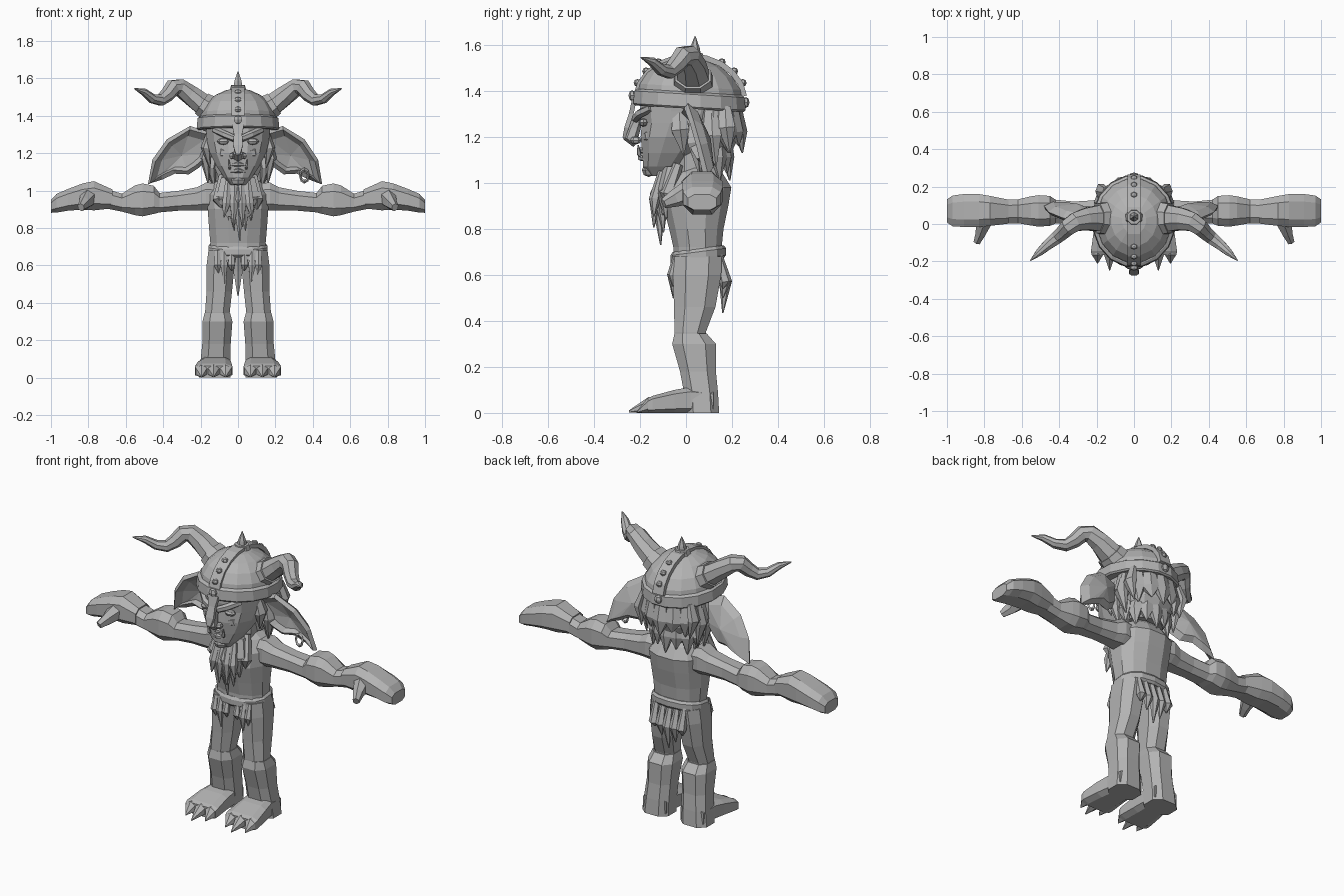
import bpy, bmesh, math
from mathutils import Vector as V

grey = bpy.data.materials.new("stone grey")
grey.diffuse_color = (0.45, 0.45, 0.45, 1)


def finish(name, bm):
    bmesh.ops.recalc_face_normals(bm, faces=bm.faces)
    me = bpy.data.meshes.new(name)
    bm.to_mesh(me)
    bm.free()
    me.materials.append(grey)
    ob = bpy.data.objects.new(name, me)
    bpy.context.collection.objects.link(ob)
    return ob


def loft(name, pts, n=8, ref=(0, 1, 0), axis=None, sq=1.0, s=1):
    """Skin rings (x, y, z, ra, rb); rb lies along ref, ra across it. s mirrors x."""
    bm, rings, P = bmesh.new(), [], [V(p[:3]) for p in pts]
    prof = []
    for k in range(n):
        a = 2 * math.pi * (k + 0.5) / n
        c, d = math.cos(a), math.sin(a)
        prof.append((math.copysign(abs(c) ** sq, c), math.copysign(abs(d) ** sq, d)))
    m = max(abs(q) for p in prof for q in p)
    for i, p in enumerate(pts):
        t = V(axis) if axis else P[min(i + 1, len(P) - 1)] - P[max(i - 1, 0)]
        t.normalize()
        u = V(ref).cross(t).normalized()
        v = t.cross(u)
        ring = []
        for c, d in prof:
            q = P[i] + u * (c / m * p[3]) + v * (d / m * p[4])
            ring.append(bm.verts.new((q.x * s, q.y, q.z)))
        rings.append(ring)
    for a, b in zip(rings, rings[1:]):
        for k in range(n):
            bm.faces.new((a[k], a[(k + 1) % n], b[(k + 1) % n], b[k]))
    bm.faces.new(rings[0])
    bm.faces.new(rings[-1])
    return finish(name, bm)


def lock(name, top, mid, tip, w, d, ref=(0, 1, 0), s=1):
    """Pointed, ridged tuft of hair or torn cloth."""
    loft(name, [(*top, w * .6, d * .6), (*mid, w, d), (*tip, .003, .003)], 6, ref, s=s)


def ball(name, loc, r, seg=6):
    bm = bmesh.new()
    bmesh.ops.create_uvsphere(bm, u_segments=seg, v_segments=4, radius=1)
    for v in bm.verts:
        v.co = V((v.co.x * r[0], v.co.y * r[1], v.co.z * r[2])) + V(loc)
    return finish(name, bm)


UP, SIDE = (0, 0, 1), (1, 0, 0)

# torso, neck and belt
loft("torso", [(0, .05, .64, .148, .105), (0, .05, .72, .148, .105), (0, .045, .80, .155, .118),
               (0, .042, .90, .162, .142), (0, .055, .98, .165, .142), (0, .06, 1.04, .13, .10),
               (0, .06, 1.07, .08, .07)], 12, axis=UP, sq=.85)
loft("neck", [(0, .03, 1.0, .09, .09), (0, .03, 1.15, .09, .09)], 8, axis=UP)
loft("belt", [(0, .053, .658, .150, .112), (0, .053, .670, .162, .122), (0, .053, .700, .162, .122),
              (0, .053, .714, .150, .112)], 14, axis=(0, -.13, 1), sq=.85)

for s, side in ((1, "left"), (-1, "right")):
    # leg and boot
    loft(side + "_leg", [(.08, .05, .68, .078, .105), (.093, .048, .60, .075, .105),
                         (.10, .038, .46, .068, .09), (.11, .018, .35, .066, .068),
                         (.11, .02, .30, .06, .065)], 8, axis=UP, sq=.85, s=s)
    loft(side + "_boot", [(.11, .02, .345, .068, .07), (.11, .035, .30, .08, .095),
                          (.115, .052, .18, .076, .078), (.12, .065, .09, .08, .074),
                          (.125, .07, 0, .085, .074)], 8, axis=UP, sq=.75, s=s)
    loft(side + "_foot", [(.122, .12, .05, .075, .05), (.122, .02, .056, .082, .056),
                          (.127, -.05, .05, .09, .05), (.13, -.145, .037, .10, .037),
                          (.13, -.165, .031, .097, .031)], 8, UP, axis=(0, -1, 0), sq=.5, s=s)
    for x, y in ((.066, -.21), (.13, -.248), (.195, -.21)):
        loft(side + "_claw", [(x, -.12, .036, .034, .036), (x, -.165, .034, .035, .034),
                              (x, y, .006, .003, .005)], 6, UP, axis=(0, -1, 0), s=s)

    # arm, cuff, hand and thumb
    loft(side + "_arm", [(.08, .06, .96, .07, .075), (.17, .06, .968, .08, .075),
                         (.22, .06, .955, .066, .062), (.32, .062, .945, .058, .053),
                         (.42, .066, .935, .064, .052), (.45, .07, .95, .08, .075),
                         (.51, .07, .95, .084, .088), (.55, .07, .948, .078, .08),
                         (.62, .068, .935, .064, .048), (.70, .066, .955, .064, .052)],
         8, UP, axis=SIDE, sq=.75, s=s)
    loft(side + "_hand", [(.67, .066, .955, .064, .05), (.77, .07, .972, .08, .078),
                          (.83, .072, .968, .088, .07), (.91, .072, .95, .088, .058),
                          (.97, .07, .932, .082, .05), (1.0, .07, .915, .062, .034)],
         8, UP, axis=SIDE, sq=.7, s=s)
    loft(side + "_thumb", [(.81, .06, .965, .05, .05), (.805, 0, .955, .045, .05),
                           (.82, -.05, .932, .03, .038), (.84, -.098, .91, .02, .022)],
         6, UP, s=s)

    # ear: leaf with a dished middle
    k = 1.07 if s < 0 else 1
    rim = [(.13, -.015, 1.30), (.24, 0, 1.335), (.35, .025, 1.265), (.42, .055, 1.16),
           (.445, .085, 1.035), (.38, .085, 1.07), (.32, .075, 1.10), (.25, .055, 1.095),
           (.20, .035, 1.13), (.14, .01, 1.19)]
    bm = bmesh.new()
    edge = [bm.verts.new((x * k * s, y, z)) for x, y, z in rim]
    cen = V((.28, .05, 1.19))
    dish = [bm.verts.new(((cen.x + (x - cen.x) * .76) * k * s, cen.y + (y - cen.y) * .76 + .03,
                          cen.z + (z - cen.z) * .76)) for x, y, z in rim]
    for i in range(len(rim)):
        j = (i + 1) % len(rim)
        bm.faces.new((edge[i], edge[j], dish[j], dish[i]))
    mid = bm.verts.new((cen.x * k * s, cen.y + .045, cen.z))
    for i in range(len(rim)):
        bm.faces.new((dish[i], dish[(i + 1) % len(rim)], mid))
    ear = finish(side + "_ear", bm)
    sol = ear.modifiers.new("thickness", "SOLIDIFY")
    sol.thickness, sol.offset = .026, 0

    # horn with a base collar
    loft(side + "_horn", [(.13, .03, 1.425, .075, .065), (.20, .03, 1.47, .068, .056),
                          (.26, .025, 1.515, .058, .05), (.315, .01, 1.553, .05, .044),
                          (.35, -.015, 1.55, .044, .042), (.38, -.045, 1.51, .038, .036),
                          (.415, -.075, 1.483, .034, .03), (.46, -.11, 1.492, .028, .024),
                          (.505, -.15, 1.528, .02, .018), (.553, -.195, 1.545, .003, .003)],
         8, UP, s=s)
    loft(side + "_horn_collar", [(.14, .03, 1.43, .088, .072), (.195, .03, 1.465, .078, .064)],
         8, UP, s=s)

    # eye, brow, cheek, nostril and tusk
    ball(side + "_eye", (s * .078, -.185, 1.262), (.034, .022, .018), 8)
    loft(side + "_brow", [(.02, -.218, 1.278, .018, .018), (.07, -.202, 1.30, .02, .02),
                          (.125, -.15, 1.325, .02, .018)], 6, UP, s=s)
    loft(side + "_cheek", [(.03, -.185, 1.195, .014, .02), (.08, -.162, 1.203, .022, .03),
                           (.135, -.085, 1.23, .018, .02)], 6, UP, s=s)
    ball(side + "_nostril", (s * .03, -.218, 1.185), (.02, .024, .018))
    lock(side + "_tusk", (.045, -.197, 1.115), (.046, -.204, 1.125), (.05, -.208, 1.165),
         .01, .01, s=s)

    # side hair in front of and behind the ear
    for y, z0, z1, x in ((-.03, 1.32, 1.12, .165), (.04, 1.30, 1.03, .172), (.11, 1.32, 1.07, .18),
                         (.17, 1.33, 1.13, .172), (.08, 1.22, 1.01, .14)):
        lock(side + "_side_hair", (x - .02, y, z0), (x + .005, y + .005, (z0 + z1) / 2 + .01),
             (x - .015, y + .02, z1), .045, .03, SIDE, s)

# head
loft("head", [(0, -.10, 1.03, .04, .055), (0, -.098, 1.07, .075, .088), (0, -.07, 1.13, .115, .12),
              (0, -.035, 1.20, .15, .162), (0, -.01, 1.26, .165, .182), (0, 0, 1.31, .17, .20),
              (0, .01, 1.38, .18, .205)], 12, axis=UP, sq=.85)
loft("nose", [(0, -.205, 1.29, .016, .02), (0, -.225, 1.24, .02, .028),
              (0, -.24, 1.195, .028, .034), (0, -.215, 1.17, .02, .02)], 6)
for nm, z, y, w in (("upper_lip", 1.142, -.195, .05), ("lower_lip", 1.108, -.195, .042)):
    loft(nm, [(-w, y + .025, z - .008, .012, .006), (0, y, z, .016, .014),
              (w, y + .025, z - .008, .012, .006)], 6, UP)
ball("chin", (0, -.162, 1.055), (.042, .03, .03))

# beard in two overlapping rows over a backing
loft("beard_mass", [(0, -.06, 1.07, .09, .05), (0, -.085, .97, .115, .05),
                    (0, -.085, .86, .06, .035)], 8, axis=UP)
for i in range(-3, 4):
    a = abs(i)
    lock("beard_lock", (i * .028, -.07 + a * .012, 1.08), (i * .035, -.122 + a * .014, .95),
         (i * .03 + .01, -.11 + a * .012, .73 + a * .055), .034, .036)
for i in (-1.5, -.5, .5, 1.5):
    lock("beard_front_lock", (i * .036, -.105, 1.05), (i * .042, -.135, .93),
         (i * .05, -.14, .78 + abs(i) * .05), .026, .026)

# back hair in two tiers
loft("hair_mass", [(0, .09, 1.07, .11, .08), (0, .11, 1.18, .155, .11),
                   (0, .10, 1.33, .175, .125)], 10, axis=UP)
for i in range(-3, 4):
    a = i * .42
    c, d = math.sin(a), math.cos(a)
    lock("back_hair", (c * .165, .06 + d * .16, 1.34), (c * .18, .06 + d * .175, 1.22),
         (c * .165, .06 + d * .185, 1.13 + (i % 2) * .03), .055, .032, (c, d, 0))
    lock("nape_hair", (c * .13, .06 + d * .12, 1.20), (c * .15, .06 + d * .12, 1.11),
         (c * .15, .06 + d * .13, 1.01 + (i % 2) * .03), .045, .03, (c, d, 0))

# helmet dome, band, crest, nose guard and spike
tilt = (0, .06, 1)
arc = [math.radians(a) for a in (0, 18, 36, 54, 72, 86)]
loft("helmet_dome", [(0, .018, 1.36 + .185 * math.sin(a), .205 * math.cos(a), .23 * math.cos(a))
                     for a in arc], 16, axis=tilt)
loft("helmet_band", [(0, .015, 1.322, .213, .236), (0, .015, 1.33, .221, .245),
                     (0, .015, 1.385, .216, .24), (0, .015, 1.395, .20, .225)], 16, axis=tilt)
crest = [(0, .018 - .236 * math.cos(math.radians(a)), 1.36 + .19 * math.sin(math.radians(a)))
         for a in range(5, 180, 17)]
loft("crest", [(*p, .012, .035) for p in crest], 4, SIDE, sq=.3)
for p in crest[1:4] + crest[7:10]:
    c = V((0, .018, 1.36))
    ball("crest_rivet", c + (V(p) - c) * 1.045, (.02, .017, .017))
for y in (-.234, .26):
    ball("band_stud", (0, y, 1.365 - y * .06), (.026, .016, .024))
loft("nose_guard", [(0, -.225, 1.36, .034, .01), (0, -.238, 1.30, .022, .01),
                    (0, -.258, 1.24, .026, .01), (0, -.27, 1.195, .012, .006)], 4, sq=.3)
loft("spike_base", [(0, .035, 1.535, .045, .045), (0, .035, 1.565, .036, .036)], 8)
loft("spike", [(0, .038, 1.56, .026, .026), (0, .038, 1.585, .022, .022),
               (0, .04, 1.637, .002, .002)], 6)

# torn loincloth, front and back
for x, z in ((-.11, .56), (-.075, .50), (-.035, .57), (.035, .57), (.075, .51), (.11, .55)):
    lock("front_cloth", (x, -.045, .68), (x, -.062, .60), (x * .95, -.055, z), .022, .02)
for x, z in ((-.09, .53), (-.045, .48), (0, .435), (.045, .50), (.09, .54)):
    lock("back_cloth", (x, .14, .69), (x, .172, .57), (x, .16, z), .028, .028)

# earring
bm = bmesh.new()
for i in range(8):
    for j in range(4):
        a, b = math.tau * i / 8, math.tau * j / 4
        r = .022 + .007 * math.cos(b)
        bm.verts.new((.355 + r * math.cos(a), .065 + .007 * math.sin(b), 1.08 + r * 1.5 * math.sin(a)))
bm.verts.ensure_lookup_table()
for i in range(8):
    for j in range(4):
        i2, j2 = (i + 1) % 8, (j + 1) % 4
        bm.faces.new([bm.verts[q] for q in (i * 4 + j, i2 * 4 + j, i2 * 4 + j2, i * 4 + j2)])
finish("earring", bm)
